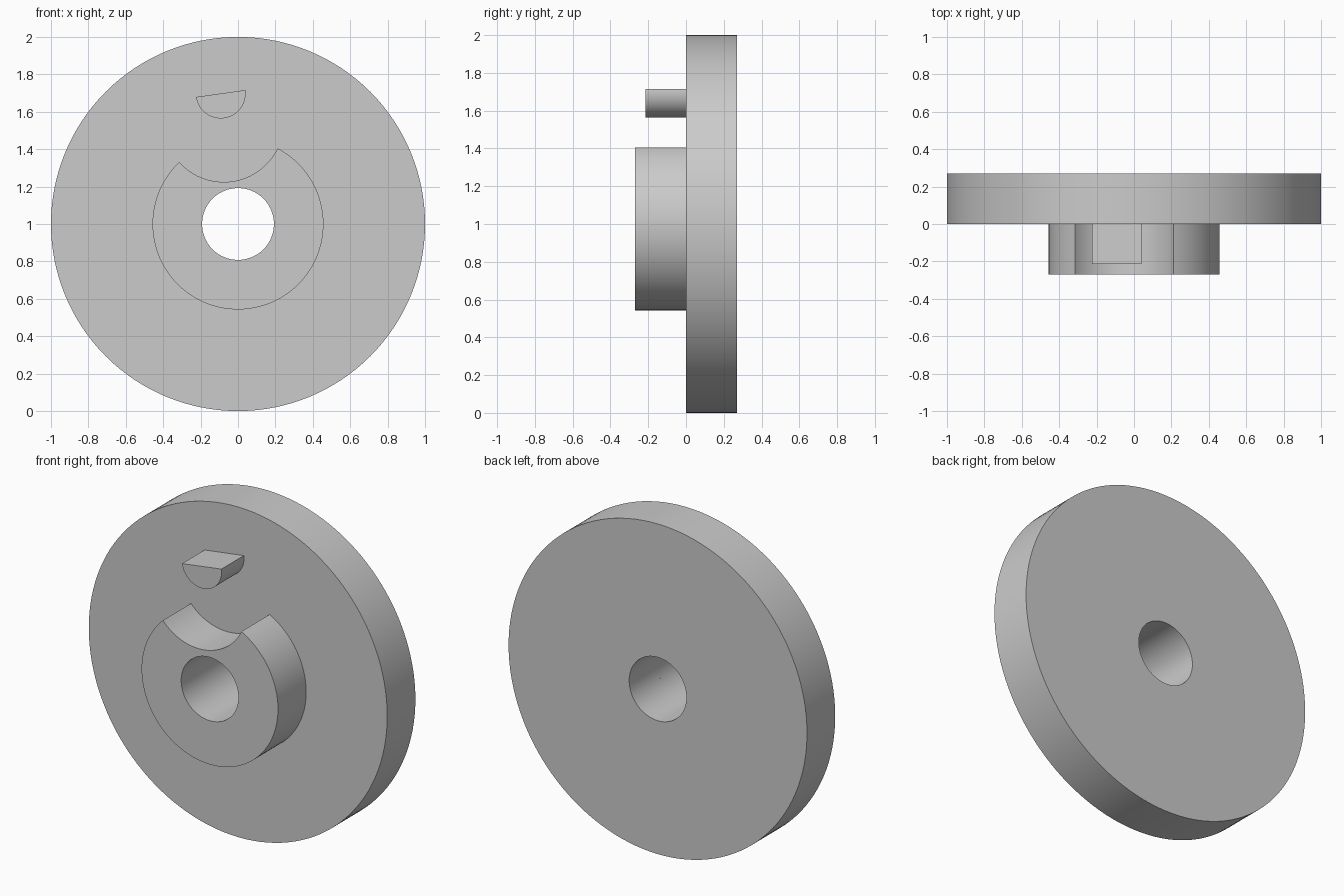
import bpy
import bmesh
from math import sin, cos, radians, degrees, acos, atan2, hypot, tau

if "Cube" in bpy.data.objects:
    bpy.data.objects.remove(bpy.data.objects["Cube"])

AXIS_Z = 1.0
BORE = 0.192
HUB = 0.457
NOTCH_R, NOTCH_D = 0.32, 0.55
TILT = 97.95          # direction of the notch and pin, degrees

grey = bpy.data.materials.new("plain grey")
grey.use_nodes = True
colour = (0.6, 0.6, 0.6, 1)
grey.diffuse_color = colour
grey.node_tree.nodes["Principled BSDF"].inputs["Base Color"].default_value = colour


def arc(radius, start, end, steps, cx=0.0, cz=0.0):
    """Points (x, z) along an arc, angles in degrees, both ends included."""
    angles = [radians(start + (end - start) * i / steps) for i in range(steps + 1)]
    return [(cx + radius * cos(a), cz + radius * sin(a)) for a in angles]


def finish(name, bm):
    bmesh.ops.recalc_face_normals(bm, faces=bm.faces)
    mesh = bpy.data.meshes.new(name)
    bm.to_mesh(mesh)
    bm.free()
    mesh.materials.append(grey)
    obj = bpy.data.objects.new(name, mesh)
    obj.location.z = AXIS_Z
    bpy.context.collection.objects.link(obj)
    bpy.ops.object.select_all(action="DESELECT")
    obj.select_set(True)
    bpy.context.view_layer.objects.active = obj
    bpy.ops.object.shade_smooth_by_angle(angle=radians(30))


def bored_plate(name, outline, y0, y1):
    """Plate with a free outline and a round bore through its centre."""
    bm = bmesh.new()
    bore = [(x * BORE / hypot(x, z), z * BORE / hypot(x, z)) for x, z in outline]
    loops = [[bm.verts.new((x, y, z)) for x, z in pts]
             for pts, y in ((outline, y0), (outline, y1), (bore, y1), (bore, y0))]
    n = len(outline)
    for k in range(4):
        a, b = loops[k], loops[(k + 1) % 4]
        for i in range(n):
            j = (i + 1) % n
            bm.faces.new((a[i], a[j], b[j], b[i]))
    finish(name, bm)


def prism(name, outline, y0, y1):
    bm = bmesh.new()
    face = bm.faces.new([bm.verts.new((x, y0, z)) for x, z in outline])
    grown = bmesh.ops.extrude_face_region(bm, geom=[face], use_keep_orig=True)
    moved = [g for g in grown["geom"] if isinstance(g, bmesh.types.BMVert)]
    bmesh.ops.translate(bm, verts=moved, vec=(0, y1 - y0, 0))
    finish(name, bm)


# Large disc
bored_plate("disc", arc(1.0, 0, 360, 128)[:-1], 0, 0.27)

# Hub with a round notch cut into its rim
half = degrees(acos((HUB**2 + NOTCH_D**2 - NOTCH_R**2) / (2 * HUB * NOTCH_D)))
nx, nz = NOTCH_D * cos(radians(TILT)), NOTCH_D * sin(radians(TILT))
rim = arc(HUB, TILT + half, TILT + 360 - half, 80)
sx, sz = rim[-1]
swing = (degrees(atan2(sz - nz, sx - nx)) - TILT) % 360
notch = arc(NOTCH_R, TILT + swing, TILT + 360 - swing, 32, nx, nz)
bored_plate("notched_hub", rim + notch[1:-1], -0.27, 0)

# Half-round drive pin, flat side outwards
prism("half_round_pin", arc(0.133, TILT + 90, TILT + 270, 32, -0.0925, 0.6975), -0.215, 0)
